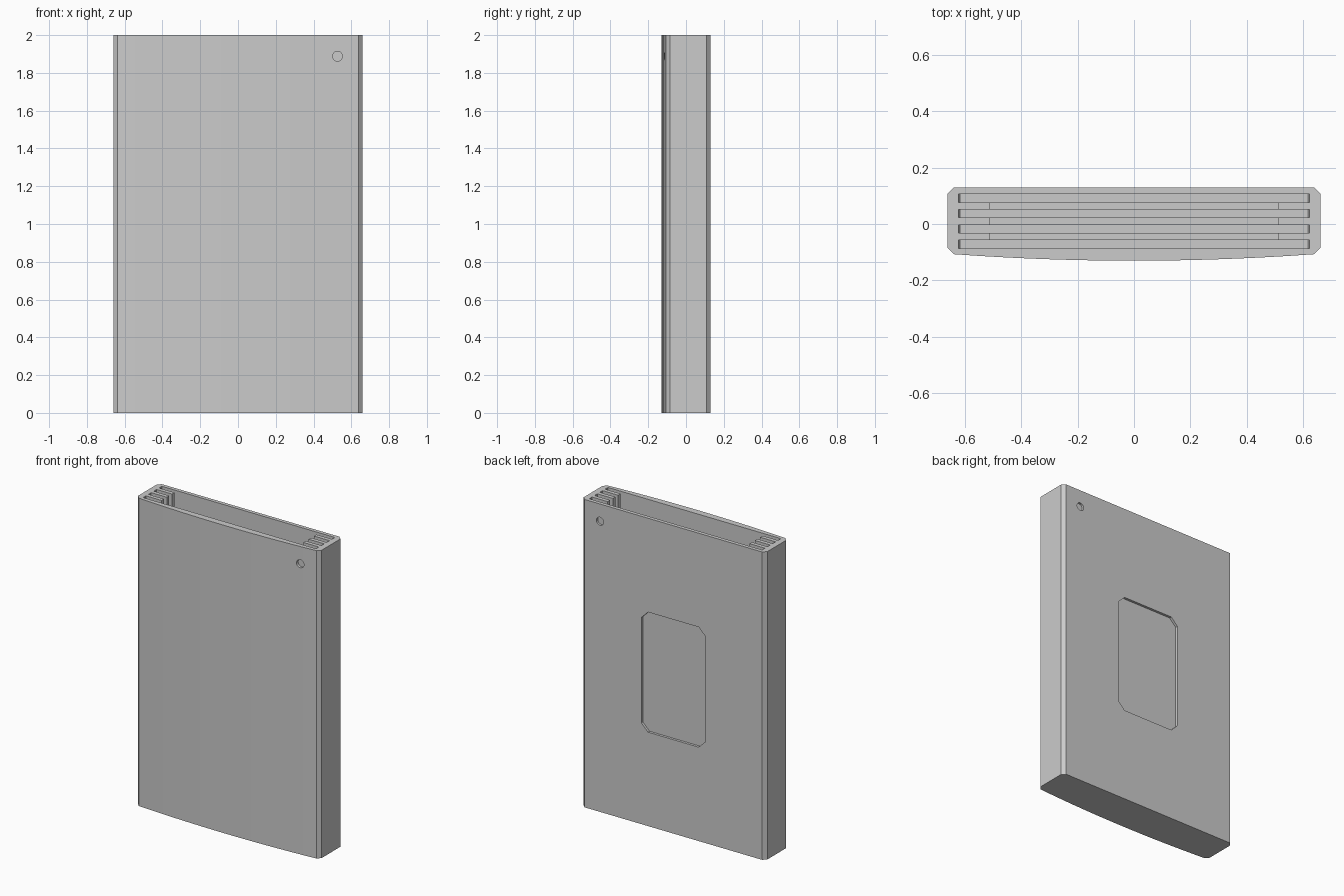
import bpy, bmesh, math

# Remove the default cube only
cube = bpy.data.objects.get("Cube")
if cube:
    bpy.data.objects.remove(cube, do_unlink=True)

grey = bpy.data.materials.new("plain grey")
grey.use_nodes = True
colour = (0.6, 0.6, 0.6, 1)
grey.diffuse_color = colour
grey.node_tree.nodes["Principled BSDF"].inputs["Base Color"].default_value = colour


def prism(name, outline, start, end, axis="Y"):
    """Extrude an outline along Z (outline in x, y) or Y (outline in x, z)."""
    def place(a, b, t):
        return (a, b, t) if axis == "Z" else (a, t, b)
    bm = bmesh.new()
    low = [bm.verts.new(place(a, b, start)) for a, b in outline]
    high = [bm.verts.new(place(a, b, end)) for a, b in outline]
    bm.faces.new(low)
    bm.faces.new(high)
    n = len(outline)
    for i in range(n):
        j = (i + 1) % n
        bm.faces.new((low[i], low[j], high[j], high[i]))
    bmesh.ops.recalc_face_normals(bm, faces=bm.faces[:])
    mesh = bpy.data.meshes.new(name)
    bm.to_mesh(mesh)
    bm.free()
    mesh.materials.append(grey)
    obj = bpy.data.objects.new(name, mesh)
    bpy.context.collection.objects.link(obj)
    return obj


def cut(body, cutter):
    """Subtract the cutter from the body, then discard it."""
    cutter.hide_render = True
    mod = body.modifiers.new("cut", "BOOLEAN")
    mod.operation = "DIFFERENCE"
    mod.solver = "EXACT"
    mod.object = cutter
    bpy.context.view_layer.objects.active = body
    bpy.ops.object.modifier_apply(modifier=mod.name)
    bpy.data.objects.remove(cutter, do_unlink=True)


# Case body: flat back, chamfered corners, gently bowed front
W, EDGE, HEIGHT = 0.66, 0.638, 2.0
SEGS = 14
front = []
for i in range(SEGS + 1):
    x = EDGE * (2 * i / SEGS - 1)
    front.append((x, -0.13 + 0.023 * (x / EDGE) ** 2))
outline = front + [(W, -0.085), (W, 0.108), (EDGE, 0.13),
                   (-EDGE, 0.13), (-W, 0.108), (-W, -0.085)]
body = prism("card_case", outline, 0, HEIGHT, "Z")

# Four card slots with slightly tapered ends
FLOOR, SLOT, PITCH = 0.03, 0.029, 0.0543
slot_shape = [(-0.615, FLOOR), (0.615, FLOOR), (0.622, 2.1), (-0.622, 2.1)]
for i in range(4):
    y = -0.086 + i * PITCH
    cut(body, prism("slot_cutter", slot_shape, y, y + SLOT))

# Wide notch that lowers the dividers in the middle
notch = [(-0.51, 0.14), (0.51, 0.14), (0.51, 2.1), (-0.51, 2.1)]
cut(body, prism("notch_cutter", notch, -0.07, 0.09))

# Shallow chamfered recess in the back
PX, PZ, C = 0.23, 0.39, 0.048
corner = [(PX, PZ - C), (PX - C, PZ)]
quarter = corner + [(-x, z) for x, z in reversed(corner)]
recess = quarter + [(-x, -z) for x, z in quarter]
cut(body, prism("recess_cutter", [(x, 1 + z) for x, z in recess], 0.114, 0.2))

# Small round pits near the top corner, front and back
pit = [(0.527 + 0.026 * math.cos(k * math.tau / 20),
        1.888 + 0.026 * math.sin(k * math.tau / 20)) for k in range(20)]
for start, end in ((-0.2, -0.098), (0.116, 0.2)):
    cut(body, prism("pit_cutter", pit, start, end))
